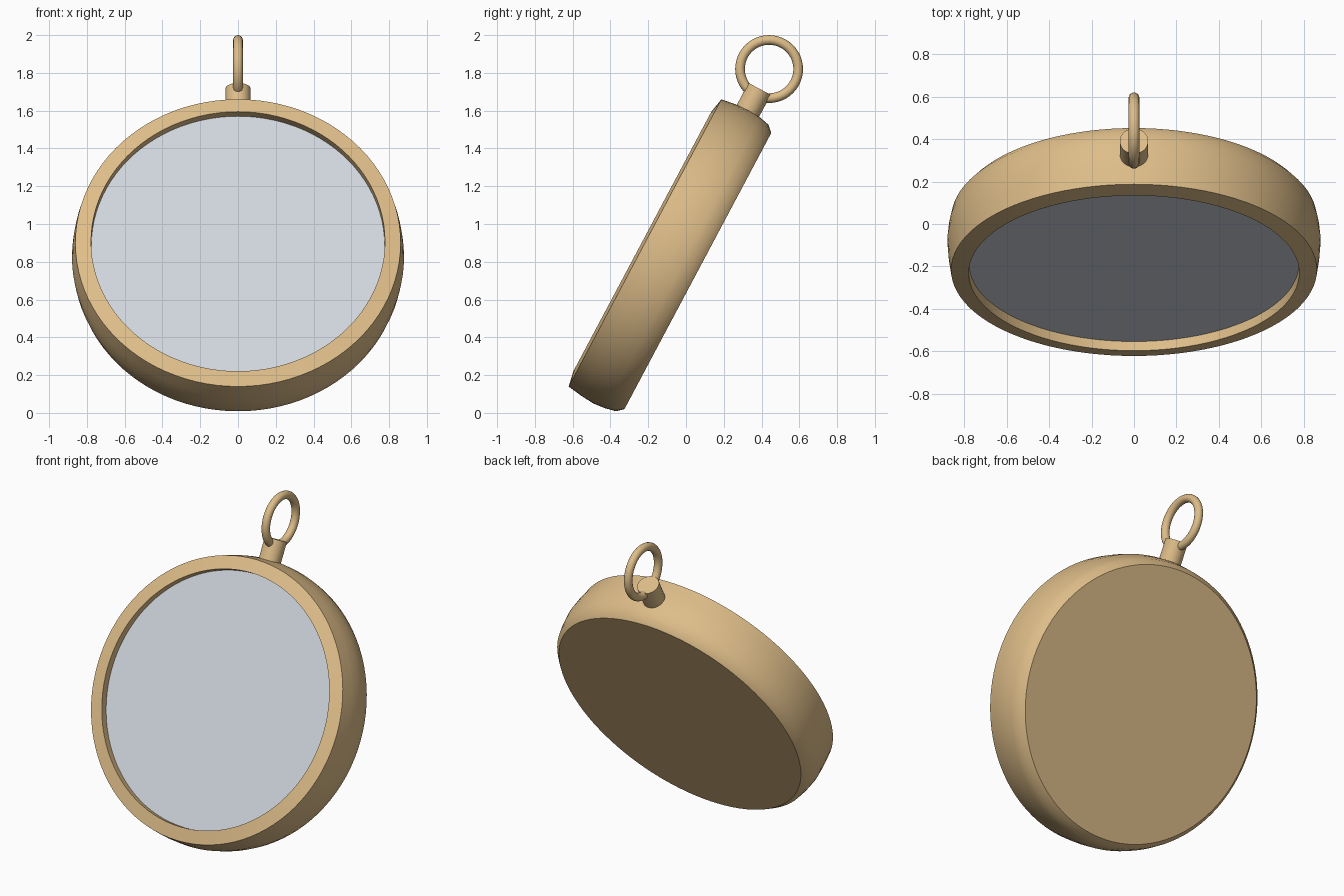
import bpy, bmesh, math
from mathutils import Matrix, Vector

if "Cube" in bpy.data.objects:
    bpy.data.objects.remove(bpy.data.objects["Cube"])

TILT = math.radians(-28)
# Local frame: +y runs from the glass to the back, +z runs towards the hanger
FRAME = Matrix.Translation((0, -0.217, 0.90)) @ Matrix.Rotation(TILT, 4, 'X')


def material(name, color):
    m = bpy.data.materials.new(name)
    m.diffuse_color = (*color, 1)
    m.use_nodes = True
    m.node_tree.nodes["Principled BSDF"].inputs["Base Color"].default_value = m.diffuse_color
    return m


brass = material("warm_brass", (0.73, 0.51, 0.25))
silver = material("pale_silver", (0.63, 0.665, 0.72))


def finish(ob, name, mat):
    ob.name = name
    ob.data.materials.append(mat)
    bpy.ops.object.select_all(action='DESELECT')
    ob.select_set(True)
    bpy.context.view_layer.objects.active = ob
    bpy.ops.object.shade_smooth_by_angle(angle=math.radians(40))


def lathe(name, profile, mat, steps=96):
    """Spin (depth, radius) points around the local y axis."""
    bm = bmesh.new()
    verts = [bm.verts.new((0, d, r)) for d, r in profile]
    edges = [bm.edges.new(p) for p in zip(verts, verts[1:])]
    bmesh.ops.spin(bm, geom=verts + edges, cent=(0, 0, 0), axis=(0, 1, 0),
                   angle=math.tau, steps=steps, use_duplicate=False)
    bmesh.ops.remove_doubles(bm, verts=bm.verts, dist=1e-4)
    bmesh.ops.recalc_face_normals(bm, faces=bm.faces)
    bm.transform(FRAME)
    me = bpy.data.meshes.new(name)
    bm.to_mesh(me)
    bm.free()
    ob = bpy.data.objects.new(name, me)
    bpy.context.collection.objects.link(ob)
    finish(ob, name, mat)


# Round case: closed back, bulging side, raised rim and recessed seat
lathe("case", [(0.317, 0), (0.317, 0.828), (0.283, 0.859), (0.225, 0.872),
               (0.158, 0.879), (0.08, 0.873), (0, 0.861), (-0.016, 0.778),
               (0.045, 0.776), (0.045, 0)], brass)

# Glass disc set inside the rim
lathe("mirror_glass", [(0.032, 0), (0.032, 0.777), (0.042, 0.777), (0.042, 0)], silver)

# Short stem on top of the case
bpy.ops.mesh.primitive_cylinder_add(vertices=32, radius=0.067, depth=0.16)
stem = bpy.context.object
stem.matrix_world = FRAME @ Matrix.Translation((0, 0.153, 0.925))
finish(stem, "stem", brass)

# Hanging ring standing in the y-z plane
bpy.ops.mesh.primitive_torus_add(major_radius=0.154, minor_radius=0.0255,
                                 major_segments=48, minor_segments=16)
ring = bpy.context.object
ring.matrix_world = (Matrix.Translation(FRAME @ Vector((0, 0.148, 1.121)))
                     @ Matrix.Rotation(math.pi / 2, 4, 'Y'))
finish(ring, "hanging_ring", brass)
